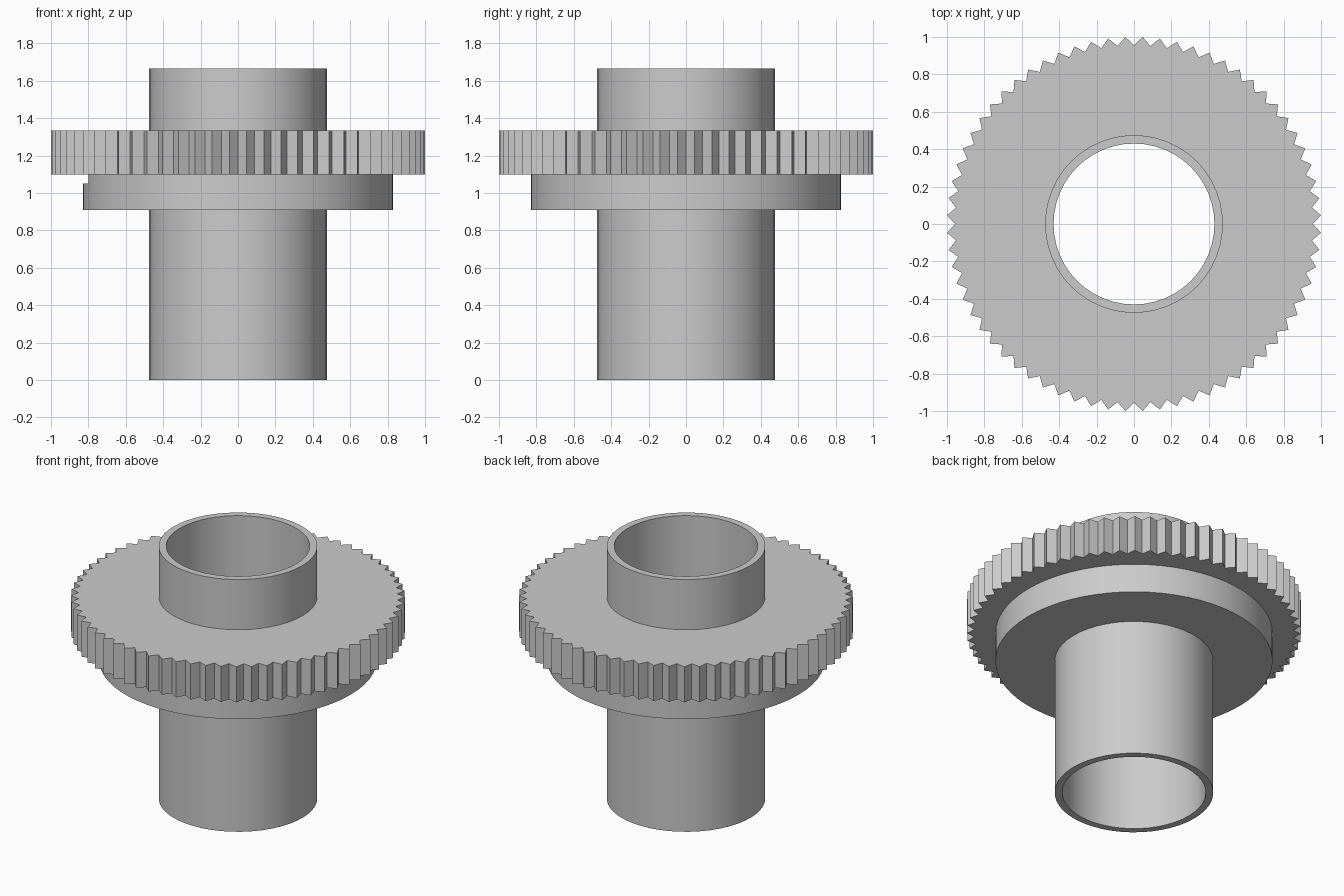
import bpy, bmesh
from math import sin, cos, pi, radians

if "Cube" in bpy.data.objects:
    bpy.data.objects.remove(bpy.data.objects["Cube"])

SEG = 48
TEETH = 68


def ring(name, radii, inner, z0, z1):
    """Upright ring: outer outline from a list of radii, round bore of the same count."""
    n = len(radii)
    bm = bmesh.new()

    def loop(rs, z):
        return [bm.verts.new((r * cos(2 * pi * i / n), r * sin(2 * pi * i / n), z))
                for i, r in enumerate(rs)]

    bore = [inner] * n
    loops = [loop(radii, z0), loop(radii, z1), loop(bore, z1), loop(bore, z0)]
    for k in range(4):
        a, b = loops[k], loops[(k + 1) % 4]
        for i in range(n):
            j = (i + 1) % n
            bm.faces.new((a[i], a[j], b[j], b[i]))
    bmesh.ops.recalc_face_normals(bm, faces=bm.faces)
    mesh = bpy.data.meshes.new(name)
    bm.to_mesh(mesh)
    bm.free()
    ob = bpy.data.objects.new(name, mesh)
    bpy.context.collection.objects.link(ob)
    return ob


def smooth(ob):
    bpy.ops.object.select_all(action='DESELECT')
    ob.select_set(True)
    bpy.context.view_layer.objects.active = ob
    bpy.ops.object.shade_smooth_by_angle(angle=radians(30))


# Long hollow hub
hub = ring("hub_tube", [0.475] * SEG, 0.43, 0.0, 1.667)
smooth(hub)

# Toothed wheel: alternating valley and tip radii, valleys on the axes
ring("toothed_wheel", [0.956, 1.001] * TEETH, 0.455, 1.10, 1.335)

# Flange under the wheel
flange = ring("flange", [0.83] * 64, 0.455, 0.91, 1.10)

# Shallow flat notch in the upper left edge of the flange
bpy.ops.mesh.primitive_cube_add(size=1, location=(-0.90, 0, 1.10))
cutter = bpy.context.object
cutter.name = "notch_cutter"
cutter.scale = (0.20, 0.6, 0.10)
cutter.hide_render = True
cutter.display_type = 'WIRE'
smooth(flange)
cut = flange.modifiers.new("notch", 'BOOLEAN')
cut.operation = 'DIFFERENCE'
cut.object = cutter
cut.solver = 'EXACT'
bpy.ops.object.modifier_move_to_index(modifier="notch", index=0)
